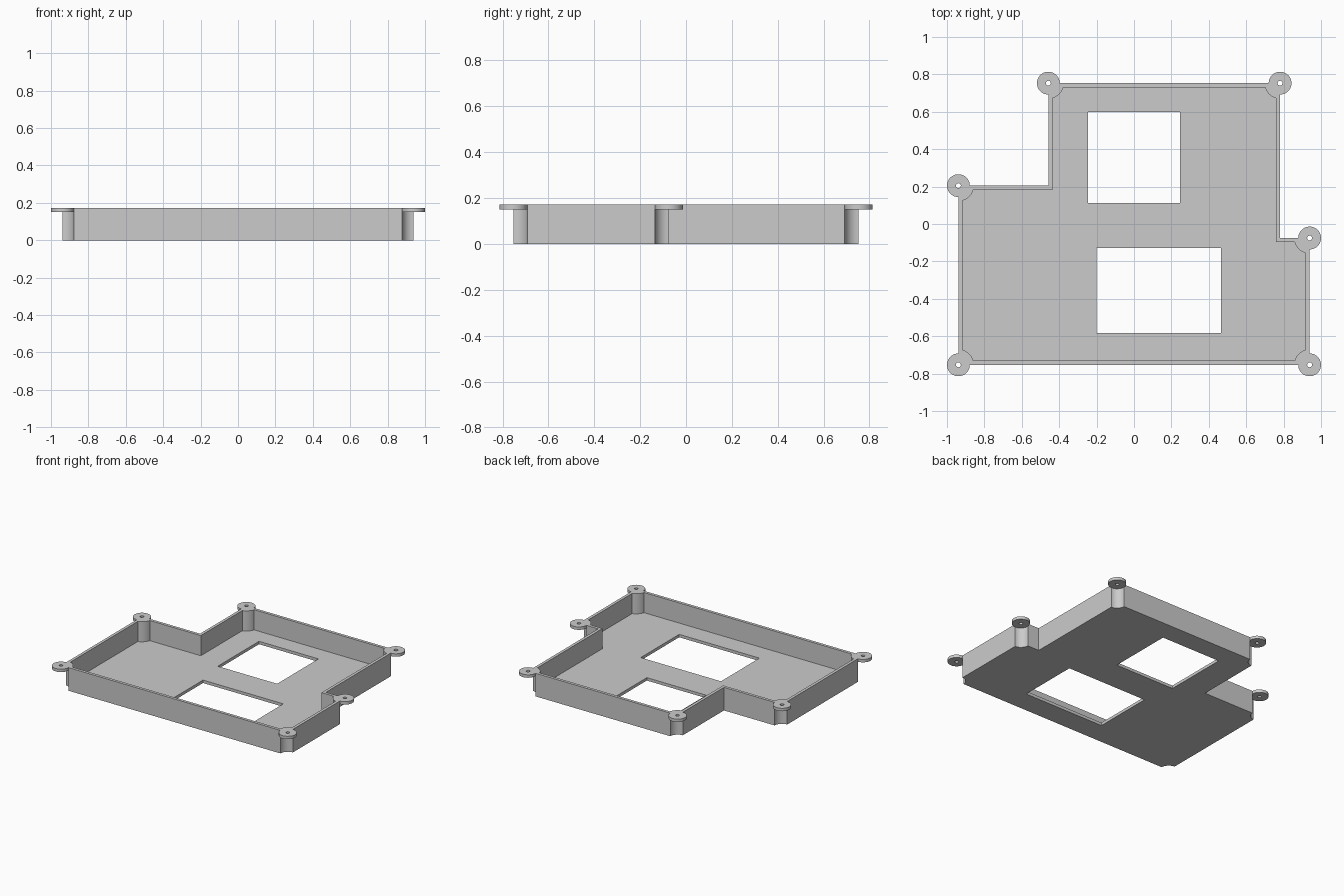
import bpy, bmesh, math
from mathutils import Vector

cube = bpy.data.objects.get("Cube")
if cube:
    bpy.data.objects.remove(cube, do_unlink=True)

HEIGHT, FLOOR, WALL = 0.173, 0.022, 0.022
LUG_R, LUG_H, HOLE_R = 0.061, 0.022, 0.013

grey = bpy.data.materials.new("plain grey")
grey.use_nodes = True
grey.diffuse_color = (0.6, 0.6, 0.6, 1)
grey.node_tree.nodes["Principled BSDF"].inputs["Base Color"].default_value = (0.6, 0.6, 0.6, 1)

# Tray corners, counter-clockwise
X, Y = 0.939, 0.753
corners = [Vector(c) for c in [(-X, -Y), (X, -Y), (X, -0.075), (0.781, -0.075),
                               (0.781, Y), (-0.458, Y), (-0.458, 0.205), (-X, 0.205)]]
windows = [(-0.246, 0.246, 0.112, 0.6), (-0.2, 0.465, -0.583, -0.128)]


def directions(i):
    c = corners[i]
    return (c - corners[i - 1]).normalized(), (corners[(i + 1) % len(corners)] - c).normalized()


def is_outer(i):
    a, b = directions(i)
    return a.x * b.y - a.y * b.x > 0


def outline(inset, steps=10):
    """Tray outline with a round notch scooped out of every outer corner."""
    pts = []
    radius = LUG_R + inset
    start = math.asin(inset / radius)
    for i, c in enumerate(corners):
        a, b = directions(i)
        if is_outer(i):
            for k in range(steps + 1):
                t = start + (math.pi / 2 - 2 * start) * k / steps
                pts.append(c + radius * (b * math.sin(t) - a * math.cos(t)))
        else:
            pts.append(c + inset * (a - b))
    return pts


def ring(bm, pts, z):
    return [bm.verts.new((p[0], p[1], z)) for p in pts]


def bridge(bm, lower, upper):
    n = len(lower)
    for i in range(n):
        j = (i + 1) % n
        bm.faces.new((lower[i], lower[j], upper[j], upper[i]))


def fill(bm, loops):
    edges = [bm.edges.get((l[i - 1], l[i])) for l in loops for i in range(len(l))]
    bmesh.ops.triangle_fill(bm, edges=edges, use_beauty=True)


def finish(bm, name):
    bmesh.ops.recalc_face_normals(bm, faces=bm.faces[:])
    mesh = bpy.data.meshes.new(name)
    bm.to_mesh(mesh)
    bm.free()
    mesh.materials.append(grey)
    obj = bpy.data.objects.new(name, mesh)
    bpy.context.collection.objects.link(obj)
    bpy.ops.object.select_all(action='DESELECT')
    obj.select_set(True)
    bpy.context.view_layer.objects.active = obj
    bpy.ops.object.shade_smooth_by_angle(angle=math.radians(30))
    return obj


# Tray: walls, rim, and a floor with two windows
bm = bmesh.new()
outer, inner = outline(0), outline(WALL)
loops = [ring(bm, outer, 0), ring(bm, outer, HEIGHT), ring(bm, inner, HEIGHT), ring(bm, inner, FLOOR)]
for lower, upper in zip(loops, loops[1:]):
    bridge(bm, lower, upper)
under, over = [loops[0]], [loops[3]]
for x0, x1, y0, y1 in windows:
    pts = [(x0, y0), (x1, y0), (x1, y1), (x0, y1)]
    under.append(ring(bm, pts, 0))
    over.append(ring(bm, pts, FLOOR))
    bridge(bm, under[-1], over[-1])
fill(bm, under)
fill(bm, over)
finish(bm, "tray")

# Screw lugs: flat washers over the corner notches
for i, c in enumerate(corners):
    if not is_outer(i):
        continue
    bm = bmesh.new()
    rings = []
    for r, z in [(LUG_R, HEIGHT - LUG_H), (LUG_R, HEIGHT), (HOLE_R, HEIGHT), (HOLE_R, HEIGHT - LUG_H)]:
        pts = [c + r * Vector((math.cos(k * math.tau / 40), math.sin(k * math.tau / 40))) for k in range(40)]
        rings.append(ring(bm, pts, z))
    for k in range(4):
        bridge(bm, rings[k], rings[(k + 1) % 4])
    finish(bm, f"screw_lug_{i}")
